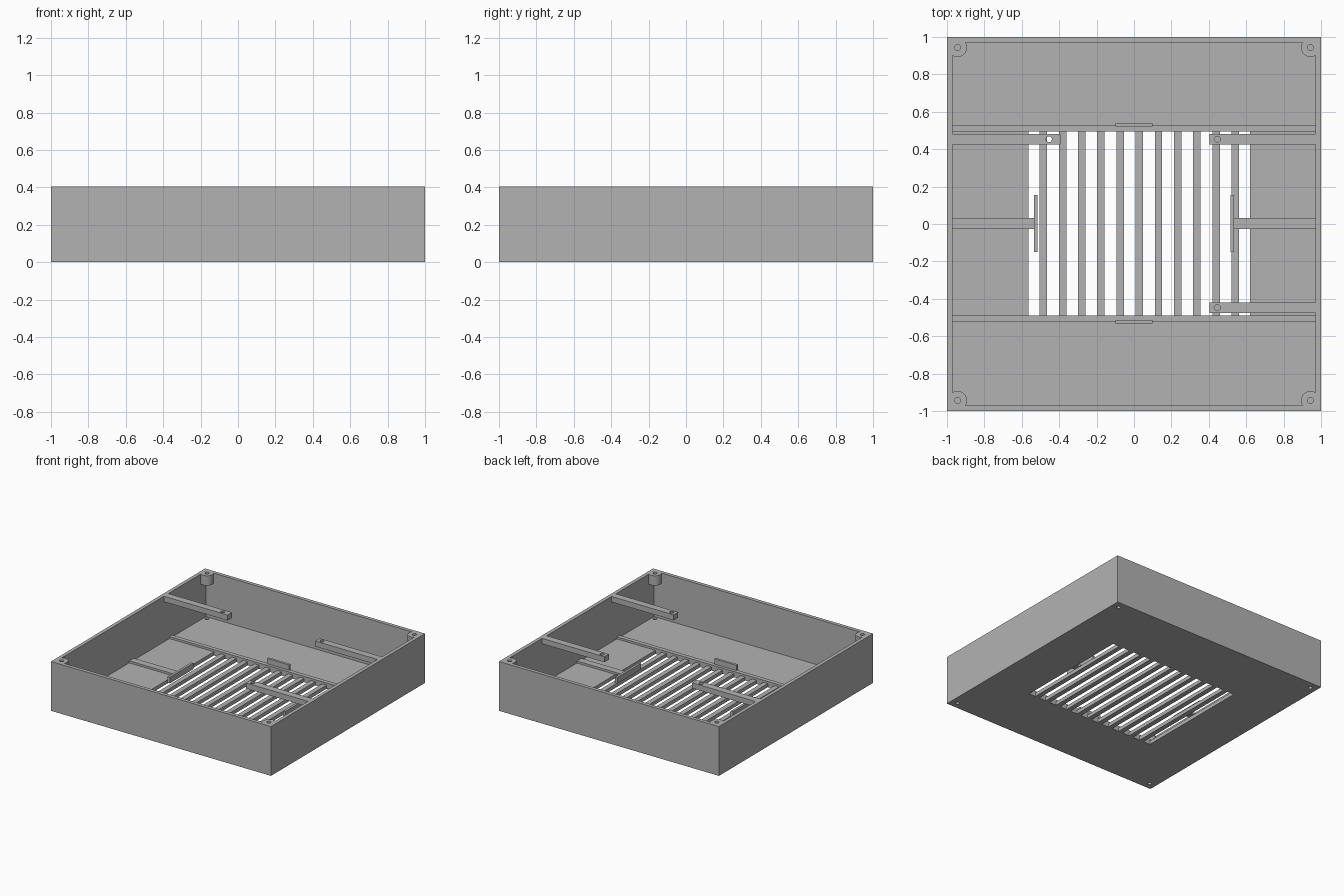
import bpy, bmesh
from mathutils import Vector

if "Cube" in bpy.data.objects:
    bpy.data.objects.remove(bpy.data.objects["Cube"], do_unlink=True)

grey = bpy.data.materials.new("plain_grey")
grey.use_nodes = True
grey.diffuse_color = (0.45, 0.45, 0.45, 1)
grey.node_tree.nodes["Principled BSDF"].inputs["Base Color"].default_value = (0.45, 0.45, 0.45, 1)

HEIGHT, FLOOR, INNER = 0.405, 0.03, 0.97
BOSS, HOLE = 0.943, 0.016


def add_object(name, bm):
    mesh = bpy.data.meshes.new(name)
    bm.to_mesh(mesh)
    bm.free()
    mesh.materials.append(grey)
    obj = bpy.data.objects.new(name, mesh)
    bpy.context.scene.collection.objects.link(obj)
    return obj


def add_box(bm, x, y, z):
    lo, hi = Vector((x[0], y[0], z[0])), Vector((x[1], y[1], z[1]))
    verts = bmesh.ops.create_cube(bm, size=1)["verts"]
    bmesh.ops.scale(bm, vec=hi - lo, verts=verts)
    bmesh.ops.translate(bm, vec=(lo + hi) / 2, verts=verts)


def add_cylinder(bm, x, y, z, radius, sides=32):
    verts = bmesh.ops.create_cone(bm, cap_ends=True, segments=sides, radius1=radius,
                                  radius2=radius, depth=z[1] - z[0])["verts"]
    bmesh.ops.translate(bm, vec=(x, y, (z[0] + z[1]) / 2), verts=verts)


def box(name, x, y, z):
    bm = bmesh.new()
    add_box(bm, x, y, z)
    return add_object(name, bm)


def cylinder(name, x, y, z, radius):
    bm = bmesh.new()
    add_cylinder(bm, x, y, z, radius)
    return add_object(name, bm)


def cut(obj, cutter):
    mod = obj.modifiers.new("cut", 'BOOLEAN')
    mod.operation, mod.solver, mod.object = 'DIFFERENCE', 'EXACT', cutter
    bpy.context.view_layer.update()
    result = bpy.data.meshes.new_from_object(obj.evaluated_get(bpy.context.evaluated_depsgraph_get()))
    obj.modifiers.clear()
    obj.data = result
    bpy.data.objects.remove(cutter, do_unlink=True)


def smooth(obj):
    bpy.ops.object.select_all(action='DESELECT')
    obj.select_set(True)
    bpy.context.view_layer.objects.active = obj
    bpy.ops.object.shade_smooth_by_angle()


corners = [(sx, sy) for sx in (-1, 1) for sy in (-1, 1)]

# Open tray: walls and floor
tray = box("tray", (-1, 1), (-1, 1), (0, HEIGHT))
cut(tray, box("cavity_cutter", (-INNER, INNER), (-INNER, INNER), (FLOOR, HEIGHT + 0.2)))

# Vent slots between the slats, and screw holes through the floor
slats, slat_start, pitch, slat_width = 11, -0.504, 0.1025, 0.04
bm = bmesh.new()
left = -0.565
for i in range(slats + 1):
    right = slat_start + i * pitch if i < slats else 0.62
    add_box(bm, (left, right), (-0.488, 0.495), (-0.1, 0.1))
    left = right + slat_width
for sx, sy in corners:
    add_cylinder(bm, sx * BOSS, sy * BOSS, (-0.1, 0.1), HOLE)
cut(tray, add_object("floor_cutter", bm))

# Corner screw bosses with blind holes, flush with the rim
for sx, sy in corners:
    name = f"{'back' if sy > 0 else 'front'}_{'left' if sx > 0 else 'right'}_boss"
    boss = cylinder(name, sx * BOSS, sy * BOSS, (HEIGHT - 0.08, HEIGHT), 0.05)
    cut(boss, cylinder("hole_cutter", sx * BOSS, sy * BOSS, (HEIGHT - 0.07, HEIGHT + 0.1), HOLE))
    smooth(boss)

# Mounting arms reaching in from the side walls
arms = [("back_right_arm", -INNER, -0.392, -0.455, 0.453),
        ("back_left_arm", 0.405, INNER, 0.445, 0.453),
        ("front_left_arm", 0.405, INNER, 0.445, -0.448)]
for name, x0, x1, hole_x, y in arms:
    arm = box(name, (x0, x1), (y - 0.029, y + 0.029), (HEIGHT - 0.045, HEIGHT))
    cut(arm, cylinder("hole_cutter", hole_x, y, (0.2, 0.6), HOLE))
    smooth(arm)

# Long floor ribs in front of and behind the vent, each with a raised tab
for name, y0, y1, tab in (("back", 0.495, 0.53, 0.53), ("front", -0.523, -0.488, -0.522)):
    box(name + "_rib", (-INNER, INNER), (y0, y1), (FLOOR, 0.047))
    box(name + "_tab", (-0.1, 0.1), (tab - 0.01, tab + 0.01), (FLOOR, 0.09))

# Side ribs ending in upright stop plates
for name, s in (("left", 1), ("right", -1)):
    box(name + "_rib", sorted((s * 0.535, s * INNER)), (-0.027, 0.031), (FLOOR, 0.047))
    box(name + "_stop_plate", sorted((s * 0.515, s * 0.535)), (-0.15, 0.155), (FLOOR, 0.08))
